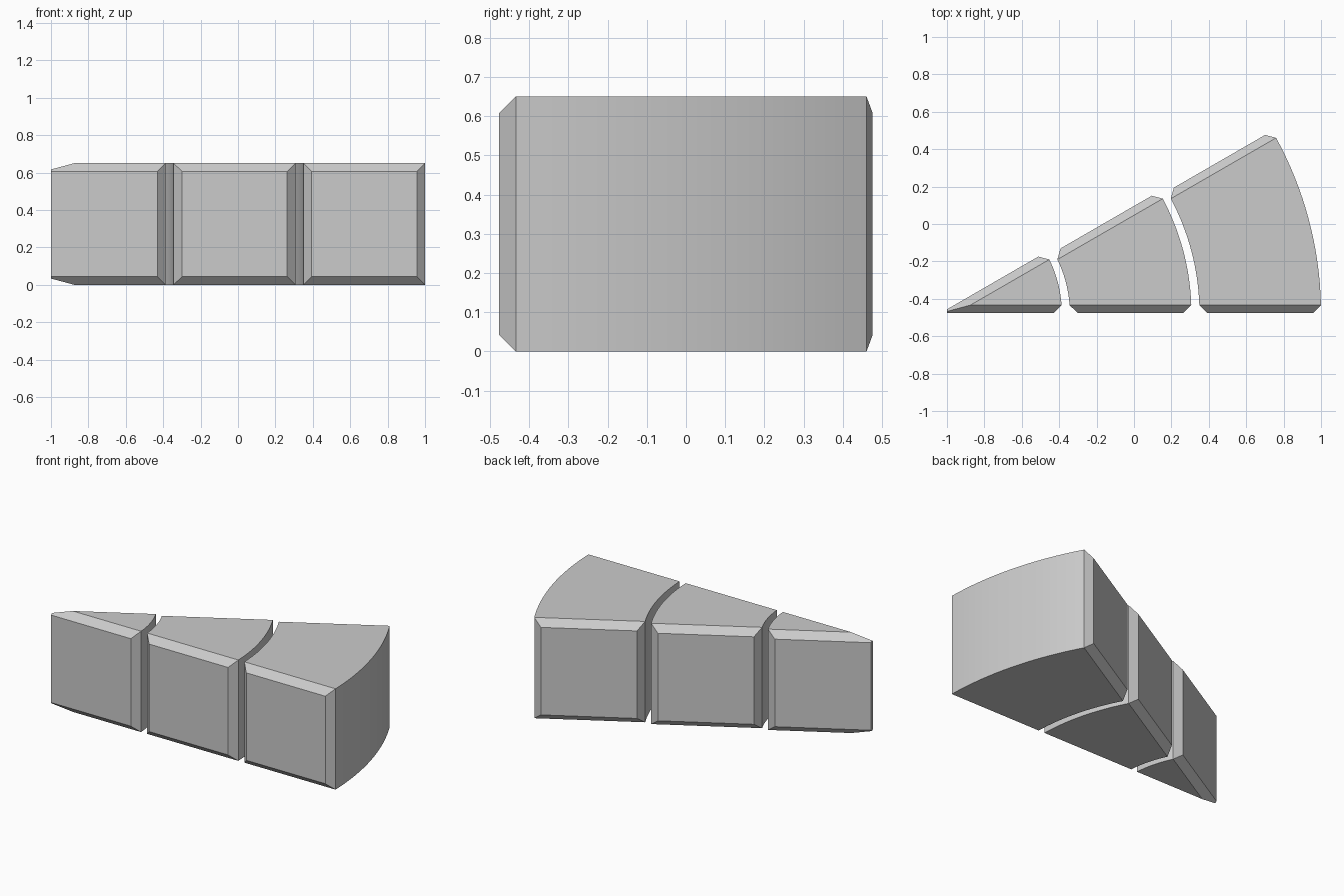
import bpy
import bmesh
from math import asin, cos, sin, tan, radians, sqrt
from mathutils import Vector

HEIGHT = 0.65
RING = 0.65            # radial depth of each block
GAP = 0.043            # shift between neighbouring blocks
CUT = 0.043            # chamfer size around the straight sides
WEDGE = radians(30)
STEPS = 16
FRONT_Y = -0.477

old = bpy.data.objects.get("Cube")
if old:
    bpy.data.objects.remove(old, do_unlink=True)

grey = bpy.data.materials.new("plain grey")
grey.use_nodes = True
colour = (0.6, 0.6, 0.6, 1)
grey.diffuse_color = colour
grey.node_tree.nodes["Principled BSDF"].inputs["Base Color"].default_value = colour


def mirror(x, y):
    """Reflect a point across the middle line of the wedge."""
    return (x * cos(WEDGE) + y * sin(WEDGE), x * sin(WEDGE) - y * cos(WEDGE))


def arc(radius):
    """Points from the front chamfer to the back chamfer."""
    start = asin(CUT / radius)
    span = WEDGE - 2 * start
    angles = [start + span * i / STEPS for i in range(STEPS + 1)]
    return [(radius * cos(a), radius * sin(a)) for a in angles]


def wedge_block(name, inner, centre_x, tip_cut=0):
    bm = bmesh.new()

    def column(point, low, high):
        return [bm.verts.new((*point, z)) for z in (low, high)]

    outer_cols = [column(p, 0, HEIGHT) for p in arc(inner + RING)]
    if inner:
        inner_cols = [column(p, 0, HEIGHT) for p in arc(inner)]
    else:
        inner_cols = [column((CUT / tan(WEDGE / 2), CUT), 0, HEIGHT)]

    # Flat top and bottom, curved inner and outer walls
    outline = outer_cols + inner_cols[::-1]
    for level in (0, 1):
        bm.faces.new([c[level] for c in outline])
    for wall in (outer_cols, inner_cols):
        for a, b in zip(wall, wall[1:]):
            bm.faces.new((a[0], b[0], b[1], a[1]))

    # Straight sides: inset panel with a chamfer all round
    x_out = sqrt((inner + RING) ** 2 - CUT ** 2) - CUT
    x_in = inner + CUT if inner else 0
    apex = None if inner else column((0, 0), CUT, HEIGHT - CUT)
    for end, place in ((0, lambda x, y: (x, y)), (-1, mirror)):
        o, i = outer_cols[end], inner_cols[end]
        po = column(place(x_out, 0), CUT, HEIGHT - CUT)
        pi = apex or column(place(x_in, 0), CUT, HEIGHT - CUT)
        bm.faces.new((pi[0], po[0], po[1], pi[1]))
        bm.faces.new((o[0], o[1], po[1], po[0]))
        if inner:
            bm.faces.new((i[0], i[1], pi[1], pi[0]))
        for level in (0, 1):
            bm.faces.new((i[level], o[level], po[level], pi[level]))

    # Blunt the sharp tip
    if tip_cut:
        geom = bm.verts[:] + bm.edges[:] + bm.faces[:]
        result = bmesh.ops.bisect_plane(
            bm, geom=geom, plane_co=Vector((tip_cut, 0, 0)),
            plane_no=Vector((1, 0, 0)), clear_inner=True)
        edges = [e for e in result["geom_cut"] if isinstance(e, bmesh.types.BMEdge)]
        bmesh.ops.holes_fill(bm, edges=edges)

    bmesh.ops.recalc_face_normals(bm, faces=bm.faces[:])
    mesh = bpy.data.meshes.new(name)
    bm.to_mesh(mesh)
    bm.free()
    mesh.materials.append(grey)
    obj = bpy.data.objects.new(name, mesh)
    obj.location = (centre_x, FRONT_Y, 0)
    bpy.context.collection.objects.link(obj)
    obj.select_set(True)
    bpy.context.view_layer.objects.active = obj
    return obj


bpy.ops.object.select_all(action="DESELECT")
outer_centre = 1 - 3 * RING
tip_centre = outer_centre - 2 * GAP
wedge_block("outer_block", 2 * RING, outer_centre)
wedge_block("middle_block", RING, outer_centre - GAP)
wedge_block("tip_block", 0, tip_centre, tip_cut=-1 - tip_centre)
bpy.ops.object.shade_smooth_by_angle(angle=radians(20))
